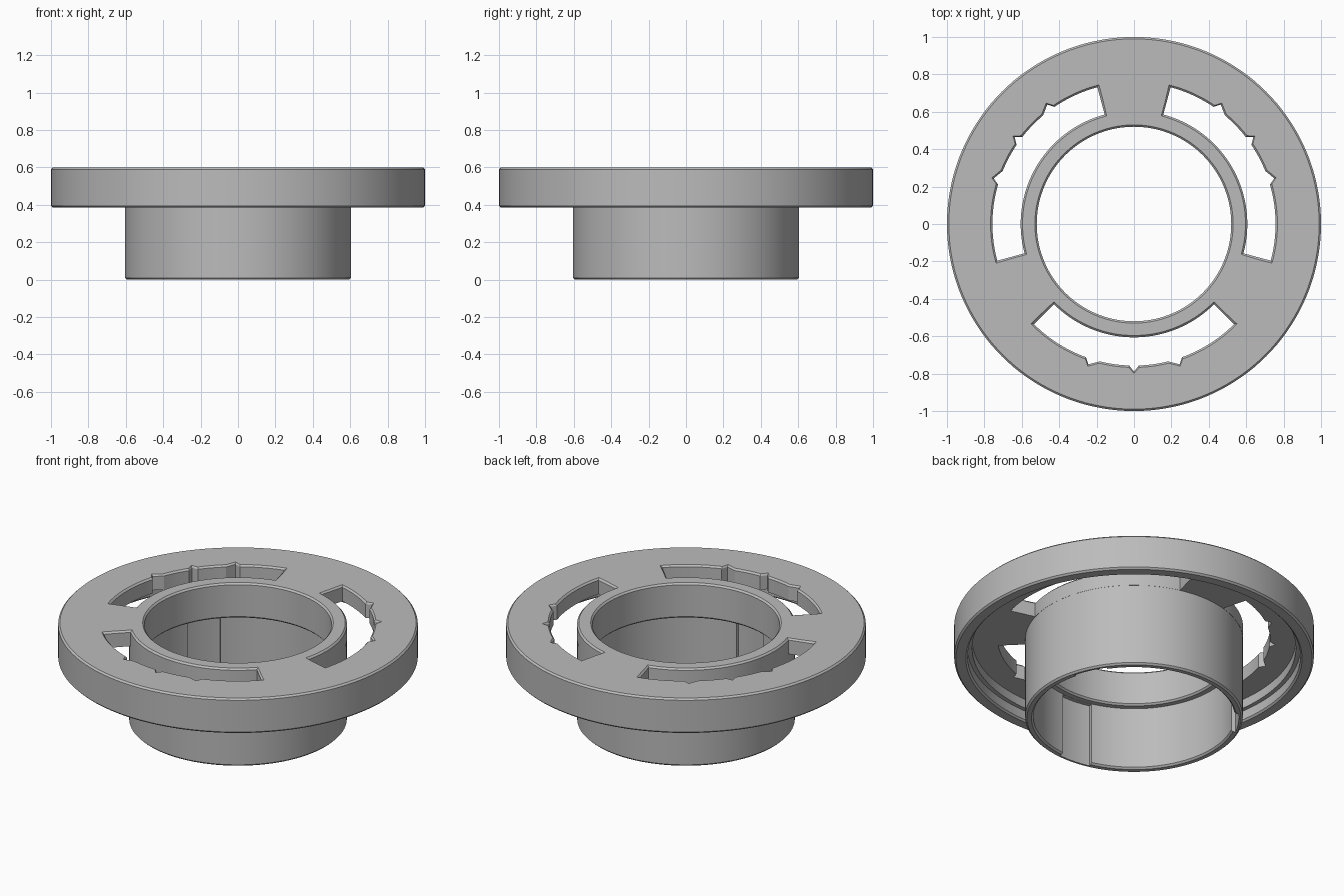
import bpy, bmesh
from math import cos, sin, radians, pi

cube = bpy.data.objects.get("Cube")
if cube:
    bpy.data.objects.remove(cube, do_unlink=True)

SEGMENTS = 144
TOP = 0.6
BEVEL = 0.01

grey = bpy.data.materials.new("plain grey")
grey.use_nodes = True
grey.diffuse_color = (0.5, 0.5, 0.5, 1)
grey.node_tree.nodes["Principled BSDF"].inputs["Base Color"].default_value = (0.5, 0.5, 0.5, 1)


def finish(name, bm):
    bmesh.ops.recalc_face_normals(bm, faces=bm.faces)
    mesh = bpy.data.meshes.new(name)
    bm.to_mesh(mesh)
    bm.free()
    mesh.materials.append(grey)
    obj = bpy.data.objects.new(name, mesh)
    bpy.context.collection.objects.link(obj)
    return obj


def lathe(name, profile):
    """Revolve a closed (radius, height) profile around z."""
    bm = bmesh.new()
    rings = []
    for i in range(SEGMENTS):
        a = 2 * pi * i / SEGMENTS
        rings.append([bm.verts.new((r * cos(a), r * sin(a), z)) for r, z in profile])
    n = len(profile)
    for i in range(SEGMENTS):
        a, b = rings[i], rings[(i + 1) % SEGMENTS]
        for j in range(n):
            k = (j + 1) % n
            bm.faces.new((a[j], b[j], b[k], a[k]))
    return finish(name, bm)


def prism(name, layers):
    """Loft matching polar outlines, given as (outline, height) layers."""
    bm = bmesh.new()
    loops = [[bm.verts.new((r * cos(radians(a)), r * sin(radians(a)), z))
              for a, r in outline] for outline, z in layers]
    n = len(loops[0])
    for low, high in zip(loops, loops[1:]):
        for j in range(n):
            k = (j + 1) % n
            bm.faces.new((low[j], low[k], high[k], high[j]))
    bm.faces.new(loops[0])
    bm.faces.new(loops[-1])
    return finish(name, bm)


def sector(center, half, inner, outer, notches=(), grow=0.0):
    """Ring sector outline with V notches (angle, before, after) on the outer arc."""
    steps = 36
    angles = [center - half + 2 * half * i / steps for i in range(steps + 1)]
    outside = [(a, outer + grow) for a in angles]
    for angle, before, after in notches:
        outside = [p for p in outside if not angle - before - 0.3 < p[0] < angle + after + 0.3]
        outside += [(angle - before, outer + grow), (angle, outer + 0.032 + grow),
                    (angle + after, outer + grow)]
    outside.sort()
    inside = [(a, inner - grow) for a in reversed(angles)]
    # Widen only the two straight ends
    spread = grow * 85
    for arc, side in ((outside, -1), (inside, 1)):
        arc[0] = (arc[0][0] + side * spread, arc[0][1])
        arc[-1] = (arc[-1][0] - side * spread, arc[-1][1])
    return outside + inside


# Flanged sleeve: rim, hollow underside, tube and stepped bore
body = lathe("flanged_sleeve", [
    (0.53, TOP), (1 - BEVEL, TOP), (1, TOP - BEVEL),
    (1, 0.395), (1 - BEVEL, 0.385),
    (0.935, 0.385), (0.925, 0.395), (0.925, 0.45), (0.9, 0.45), (0.9, 0.505),
    (0.605, 0.505), (0.605, BEVEL), (0.595, 0),
    (0.57, 0), (0.56, BEVEL), (0.56, 0.385),
    (0.53, 0.385), (0.52, 0.395), (0.52, TOP - BEVEL)])

cutters = []
# Three notched arc slots with chamfered upper edges
for center, middle in ((-90, -90), (30, 36), (150, 144)):
    notches = [(middle - 18, 1.8, 4), (middle, 2, 2), (middle + 18, 4, 1.8)]
    layers = [(sector(center, 45, 0.606, 0.757, notches, g), z)
              for g, z in ((0, 0.47), (0, TOP - BEVEL), (0.02, TOP + BEVEL))]
    cutters.append(prism("slot_cutter", layers))

# Three shallow grooves inside the lower bore
for center in (-95, 25, 145):
    outline = sector(center, 10, 0.54, 0.583)
    cutters.append(prism("groove_cutter", [(outline, -0.05), (outline, 0.384)]))

bpy.ops.object.select_all(action="DESELECT")
bpy.context.view_layer.objects.active = body
body.select_set(True)
for cutter in cutters:
    cutter.hide_render = True
    mod = body.modifiers.new("cut", "BOOLEAN")
    mod.operation = "DIFFERENCE"
    mod.solver = "EXACT"
    mod.object = cutter
    bpy.ops.object.modifier_apply(modifier=mod.name)
    bpy.data.objects.remove(cutter, do_unlink=True)

bpy.ops.object.shade_smooth_by_angle(angle=radians(25))
